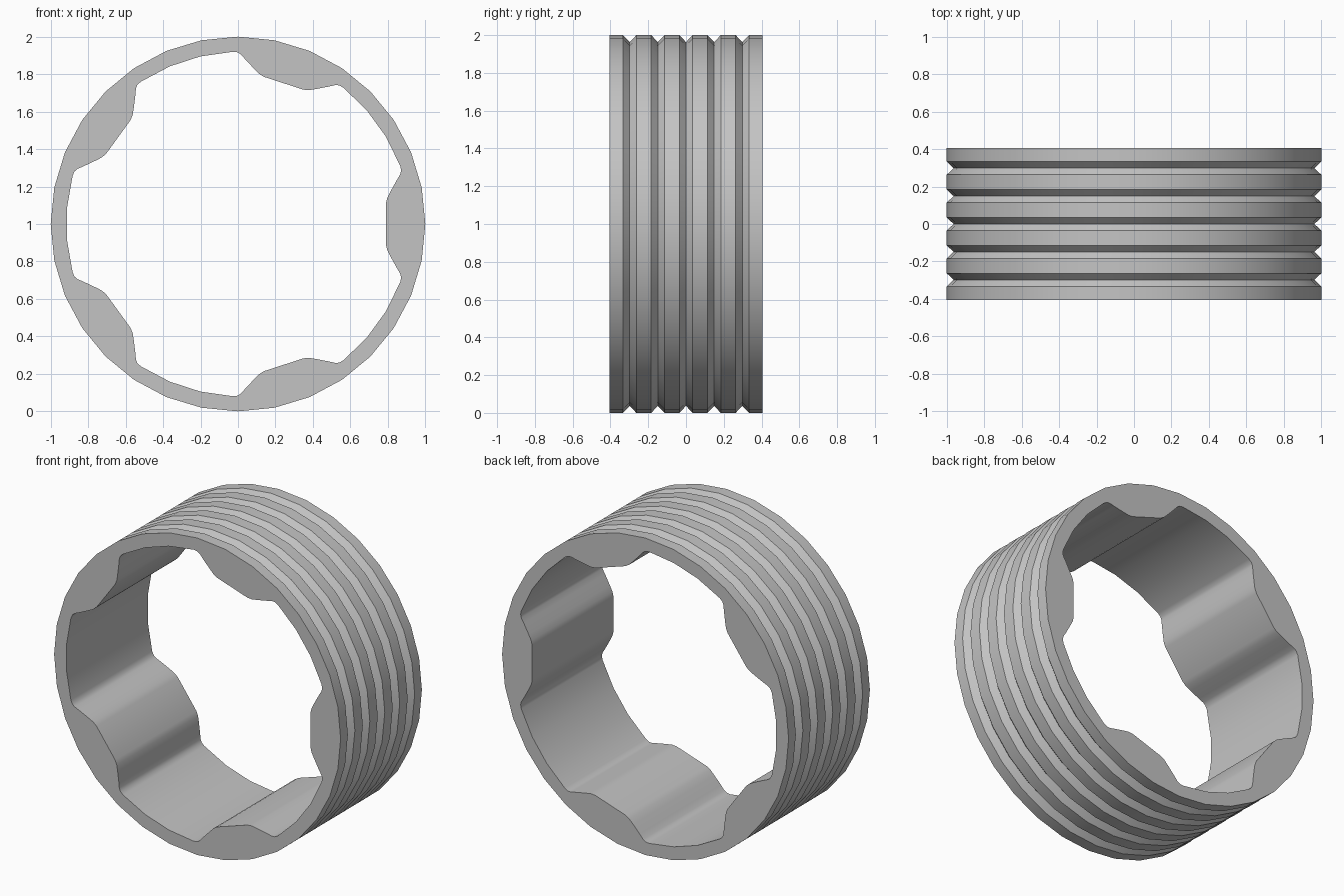
import bpy
import bmesh
from math import cos, sin, pi, radians

SIDES, LOBES = 32, 5
HALF_LEN, PITCH, GROOVE_HALF, DEPTH = 0.405, 0.149, 0.035, 0.037

cube = bpy.data.objects.get("Cube")
if cube:
    bpy.data.objects.remove(cube)

# Plain grey material
grey = bpy.data.materials.new("plain grey")
grey.use_nodes = True
colour = (0.55, 0.55, 0.55, 1)
grey.diffuse_color = colour
grey.node_tree.nodes["Principled BSDF"].inputs["Base Color"].default_value = colour

bm = bmesh.new()


def add_loop(points, y):
    """Ring of vertices in the plane at y, from (x, height) pairs."""
    return [bm.verts.new((x, y, h + 1)) for x, h in points]


def skin(a, b):
    """Wall of quads between two rings."""
    for i in range(len(a)):
        j = (i + 1) % len(a)
        bm.faces.new((a[i], a[j], b[j], b[i]))


def loop_edges(ring):
    return [bm.edges.get((ring[i - 1], ring[i])) for i in range(len(ring))]


# Outer wall: five V grooves along the length
section = [(-HALF_LEN, 1.0)]
for k in range(-2, 3):
    y = k * PITCH
    section += [(y - GROOVE_HALF, 1.0), (y, 1.0 - DEPTH), (y + GROOVE_HALF, 1.0)]
section.append((HALF_LEN, 1.0))

turns = [2 * pi * i / SIDES for i in range(SIDES)]
outer = [add_loop([(r * cos(t), r * sin(t)) for t in turns], y) for y, r in section]
for a, b in zip(outer, outer[1:]):
    skin(a, b)

# Inner wall: half of one rounded lobe, mirrored and repeated round the bore
gap = radians(30.6)
half = [(0.79, 0.11), (0.797, 0.14), (0.815, 0.175), (0.848, 0.235),
        (0.866, 0.265), (0.871, 0.285), (0.866, 0.31),
        (0.917 * cos(gap), 0.917 * sin(gap))]
lobe = [(x, -h) for x, h in reversed(half)] + half
bore = []
for k in range(LOBES):
    c, s = cos(2 * pi * k / LOBES), sin(2 * pi * k / LOBES)
    bore += [(x * c - h * s, x * s + h * c) for x, h in lobe]
inner = [add_loop(bore, y) for y in (-HALF_LEN, HALF_LEN)]
skin(*inner)

# Flat end faces
for o, i in ((outer[0], inner[0]), (outer[-1], inner[1])):
    bmesh.ops.triangle_fill(bm, use_beauty=True, edges=loop_edges(o) + loop_edges(i))
bmesh.ops.recalc_face_normals(bm, faces=bm.faces[:])

mesh = bpy.data.meshes.new("grooved_ring")
bm.to_mesh(mesh)
bm.free()
mesh.materials.append(grey)
ring = bpy.data.objects.new("grooved_ring", mesh)
bpy.context.collection.objects.link(ring)

bpy.ops.object.select_all(action="DESELECT")
ring.select_set(True)
bpy.context.view_layer.objects.active = ring
bpy.ops.object.shade_smooth_by_angle(angle=radians(35))
